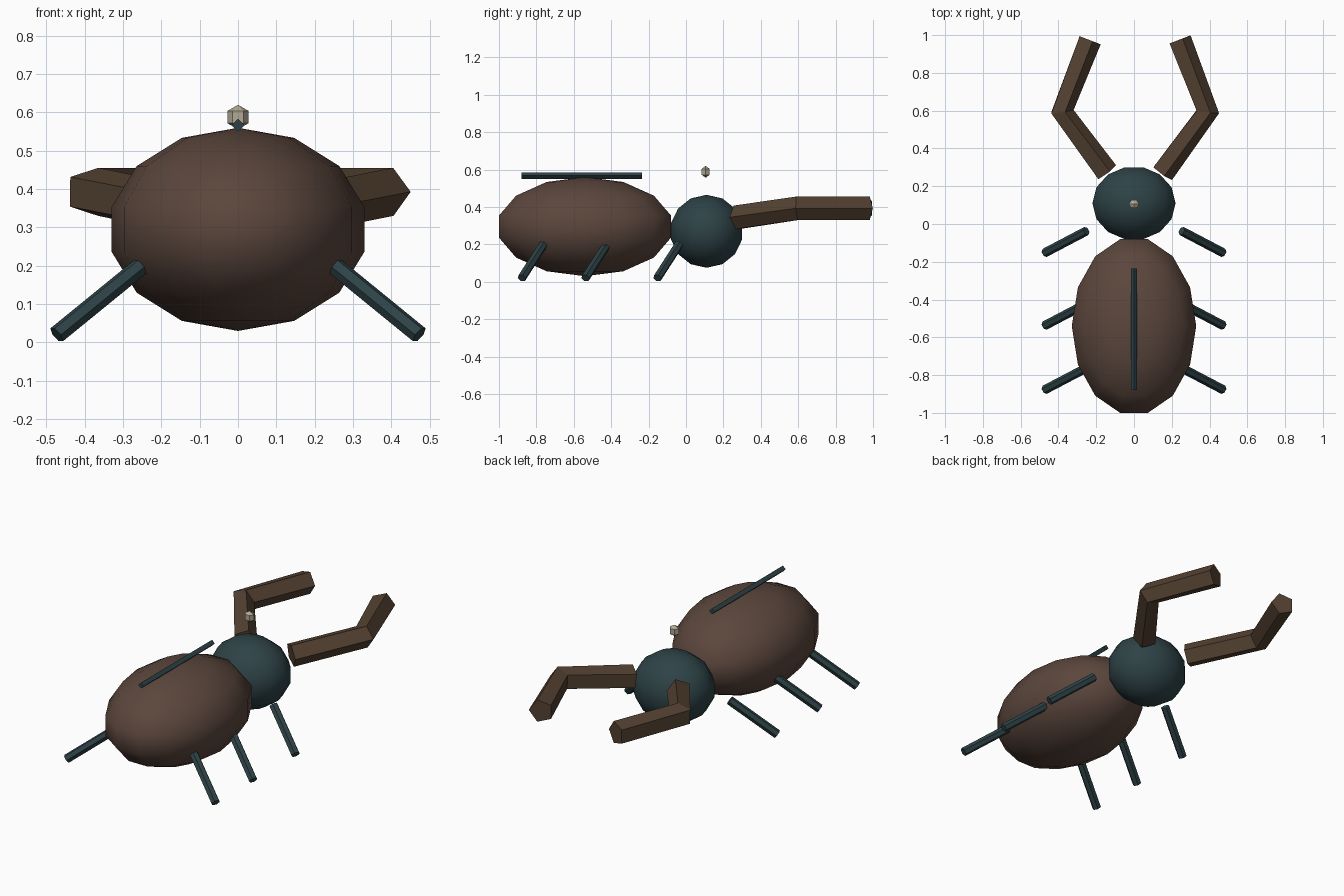
import bpy, bmesh
from math import pi, sin, cos
from mathutils import Matrix, Vector

if "Cube" in bpy.data.objects:
    bpy.data.objects.remove(bpy.data.objects["Cube"])


def material(name, rgb):
    m = bpy.data.materials.new(name)
    m.diffuse_color = (*rgb, 1)
    m.use_nodes = True
    m.node_tree.nodes["Principled BSDF"].inputs["Base Color"].default_value = m.diffuse_color
    return m


brown = material("shell_brown", (0.105, 0.062, 0.046))
dark = material("dark_teal", (0.027, 0.055, 0.062))
horn = material("horn_brown", (0.088, 0.053, 0.031))
cream = material("cream", (0.45, 0.40, 0.30))


def finish(name, bm, mat, smooth=False):
    bmesh.ops.recalc_face_normals(bm, faces=bm.faces)
    for f in bm.faces:
        f.smooth = smooth
    me = bpy.data.meshes.new(name)
    bm.to_mesh(me)
    bm.free()
    me.materials.append(mat)
    ob = bpy.data.objects.new(name, me)
    bpy.context.collection.objects.link(ob)


def ellipsoid(name, centre, radii, segs, rings, mat, smooth):
    bm = bmesh.new()
    # quarter turn puts a vertex on the x axis
    bmesh.ops.create_uvsphere(
        bm, u_segments=segs, v_segments=rings, radius=1,
        matrix=Matrix.Translation(centre) @ Matrix.Diagonal((*radii, 1))
        @ Matrix.Rotation(pi / 2, 4, 'Z'))
    finish(name, bm, mat, smooth)


def tube(name, points, r, sides, mat):
    """Sweep a polygon along a path and cap both ends."""
    bm = bmesh.new()
    pts = [Vector(p) for p in points]
    dirs = [(b - a).normalized() for a, b in zip(pts, pts[1:])]
    rings = []
    for i, p in enumerate(pts):
        t = (dirs[max(i - 1, 0)] + dirs[min(i, len(dirs) - 1)]).normalized()
        u = t.cross(Vector((0, 0, 1))).normalized()
        v = u.cross(t)
        rings.append([bm.verts.new(p + r * (u * cos(a) + v * sin(a)))
                      for a in (2 * pi * k / sides for k in range(sides))])
    for A, B in zip(rings, rings[1:]):
        for k in range(sides):
            j = (k + 1) % sides
            bm.faces.new((A[k], A[j], B[j], B[k]))
    bm.faces.new(rings[0])
    bm.faces.new(rings[-1])
    finish(name, bm, mat)


# body
ellipsoid("abdomen", (0, -0.54, 0.295), (0.338, 0.484, 0.265), 14, 7, brown, True)
ellipsoid("head", (0, 0.11, 0.27), (0.226, 0.20, 0.195), 14, 7, dark, True)

# ridge along the back and small bead floating above the head
tube("back_ridge", [(0, -0.88, 0.567), (0, -0.235, 0.567)], 0.017, 4, dark)
ellipsoid("bead", (0, 0.105, 0.588), (0.032, 0.028, 0.032), 6, 3, cream, False)

# mandibles and legs on both sides
for side, s in (("right", 1), ("left", -1)):
    tube(side + "_mandible",
         [(s * 0.148, 0.272, 0.345), (s * 0.385, 0.595, 0.393), (s * 0.238, 0.975, 0.393)],
         0.066, 5, horn)
    for pos, dy in (("front", 0), ("middle", -0.385), ("rear", -0.725)):
        tube(f"{pos}_{side}_leg",
             [(s * 0.252, -0.037 + dy, 0.20), (s * 0.473, -0.153 + dy, 0.02)],
             0.024, 6, dark)
